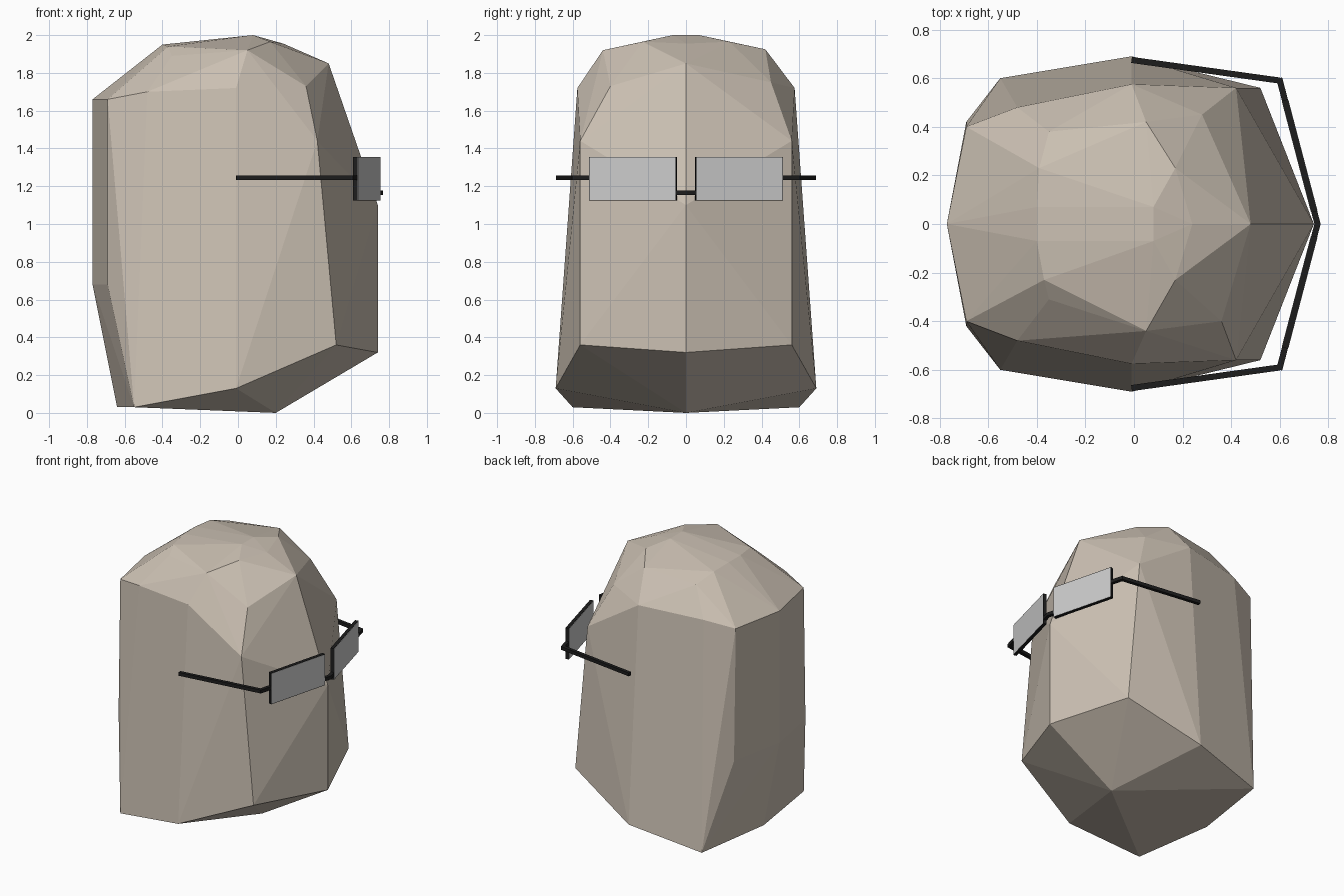
import bpy, bmesh, math
from mathutils import Vector, Matrix

if "Cube" in bpy.data.objects:
    bpy.data.objects.remove(bpy.data.objects["Cube"])


def material(name, color):
    m = bpy.data.materials.new(name)
    m.diffuse_color = (*color, 1)
    m.use_nodes = True
    m.node_tree.nodes["Principled BSDF"].inputs["Base Color"].default_value = m.diffuse_color
    return m


stone = material("warm_stone", (0.60, 0.53, 0.45))
black = material("black", (0.012, 0.012, 0.012))


def finish(name, bm, mat=None):
    mesh = bpy.data.meshes.new(name)
    bm.to_mesh(mesh)
    bm.free()
    ob = bpy.data.objects.new(name, mesh)
    bpy.context.collection.objects.link(ob)
    if mat:
        mesh.materials.append(mat)
    return ob


def bar(name, a, b, z, thick, height, mat=None, extend=0.0):
    """Upright box running between two plan points."""
    a, b = Vector(a), Vector(b)
    d, c = b - a, (a + b) / 2
    bm = bmesh.new()
    bmesh.ops.create_cube(bm, size=1, matrix=(
        Matrix.Translation((c.x, c.y, z))
        @ Matrix.Rotation(math.atan2(d.y, d.x), 4, 'Z')
        @ Matrix.Diagonal((d.length + 2 * extend, thick, height, 1))))
    return finish(name, bm, mat)


# Faceted head: corner points on the centre line, mirrored pairs, odd corners
centre = [(-0.77, 0, 1.66), (-0.77, 0, 0.68), (-0.64, 0, 0.03), (0.20, 0, 0),
          (0.74, 0, 0.32), (0.74, 0, 1.10), (0.63, 0, 1.42),
          (0.48, 0, 1.85), (0.24, 0, 1.955)]
pairs = [(-0.69, 0.40, 1.66), (-0.69, 0.42, 0.68), (-0.55, 0.60, 0.03),
         (-0.48, 0.48, 1.70), (-0.01, 0.575, 1.72), (-0.01, 0.69, 0.13),
         (0.52, 0.56, 0.36), (0.42, 0.56, 1.44), (0.17, 0.23, 1.965),
         (0.08, 0.07, 2.0), (-0.40, 0.07, 1.95)]
odd = [(0.36, -0.40, 1.73), (0.28, 0.45, 1.75), (0.05, -0.44, 1.92),
       (0.05, 0.42, 1.925), (-0.35, -0.31, 1.89), (-0.35, 0.38, 1.89),
       (-0.37, -0.23, 1.94), (-0.39, 0.23, 1.94)]
bm = bmesh.new()
for p in centre + odd + pairs + [(x, -y, z) for x, y, z in pairs]:
    bm.verts.new(p)
hull = bmesh.ops.convex_hull(bm, input=bm.verts)
loose = [v for v in bm.verts if not v.link_faces]
bmesh.ops.delete(bm, geom=loose, context='VERTS')
bmesh.ops.dissolve_limit(bm, angle_limit=math.radians(1.5),
                         verts=bm.verts, edges=bm.edges)
bmesh.ops.recalc_face_normals(bm, faces=bm.faces)
finish("head", bm, stone)

# Spectacles, one side at a time
for side, s in (("right", -1), ("left", 1)):
    def front(y):
        # plan point on the slanted front line of the spectacles
        return (0.755 - 0.155 * y / 0.59, s * y)

    bar(side + "_temple", (-0.01, s * 0.675), front(0.59), 1.245, 0.025, 0.025, black)
    bar(side + "_hinge", front(0.60), front(0.50), 1.245, 0.025, 0.025, black)
    bar(side + "_lens_frame", front(0.51), front(0.05), 1.24, 0.025, 0.232, black)
    bar(side + "_lens", front(0.507), front(0.053), 1.24, 0.028, 0.227)
    bar(side + "_bridge", front(0.055), front(0.0), 1.165, 0.025, 0.025, black, 0.003)
